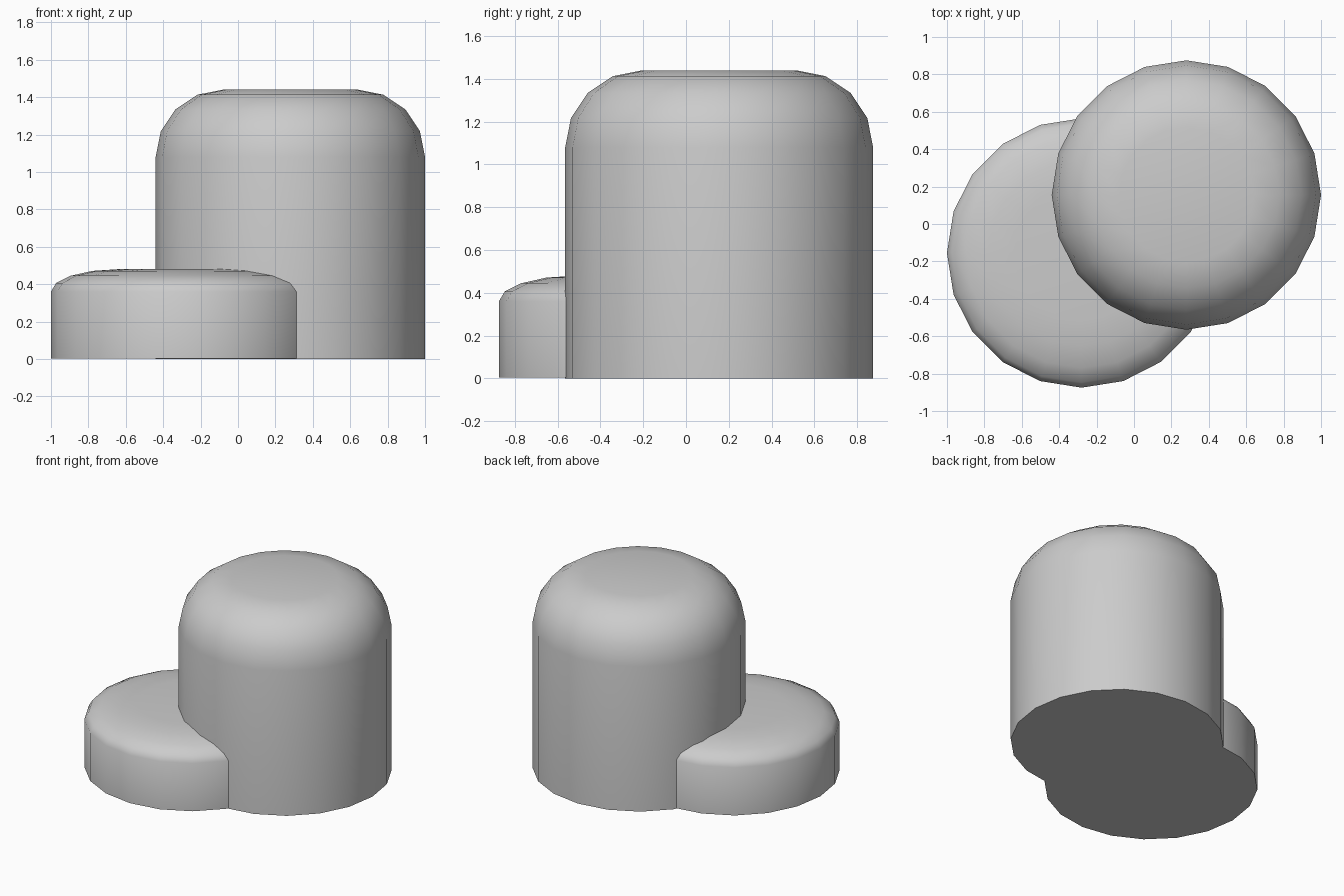
import bpy, bmesh
from math import sin, cos, pi, radians

if "Cube" in bpy.data.objects:
    bpy.data.objects.remove(bpy.data.objects["Cube"])

SIDES, RADIUS, ROUND, STEPS = 20, 0.72, 0.36, 4


def rounded_drum(name, x, y, bottom, shoulder, rise):
    """Upright drum with a flat base and a rounded shoulder around a flat top."""
    profile = [(RADIUS, bottom)]
    for i in range(STEPS + 1):
        a = i * pi / 2 / STEPS
        profile.append((RADIUS - ROUND + ROUND * cos(a), shoulder + rise * sin(a)))
    bm = bmesh.new()
    rings = []
    for r, z in profile:
        rings.append([bm.verts.new((r * cos(2 * pi * k / SIDES),
                                    r * sin(2 * pi * k / SIDES), z))
                      for k in range(SIDES)])
    for low, high in zip(rings, rings[1:]):
        for k in range(SIDES):
            n = (k + 1) % SIDES
            bm.faces.new((low[k], low[n], high[n], high[k]))
    bm.faces.new(rings[-1])
    bm.faces.new(rings[0][::-1])
    mesh = bpy.data.meshes.new(name)
    bm.to_mesh(mesh)
    bm.free()
    obj = bpy.data.objects.new(name, mesh)
    obj.location = (x, y, 0)
    bpy.context.collection.objects.link(obj)
    bpy.ops.object.select_all(action='DESELECT')
    obj.select_set(True)
    bpy.context.view_layer.objects.active = obj
    bpy.ops.object.shade_smooth_by_angle(angle=radians(40))
    return obj


# Tall domed drum at back right
rounded_drum("tall_drum", 0.28, 0.155, 0.0, 1.08, 0.36)
# Low drum at front left, same plan, a third of the height
# (base lifted a hair so the overlapping bases do not coincide)
rounded_drum("low_drum", -0.28, -0.155, 0.003, 0.36, 0.12)
